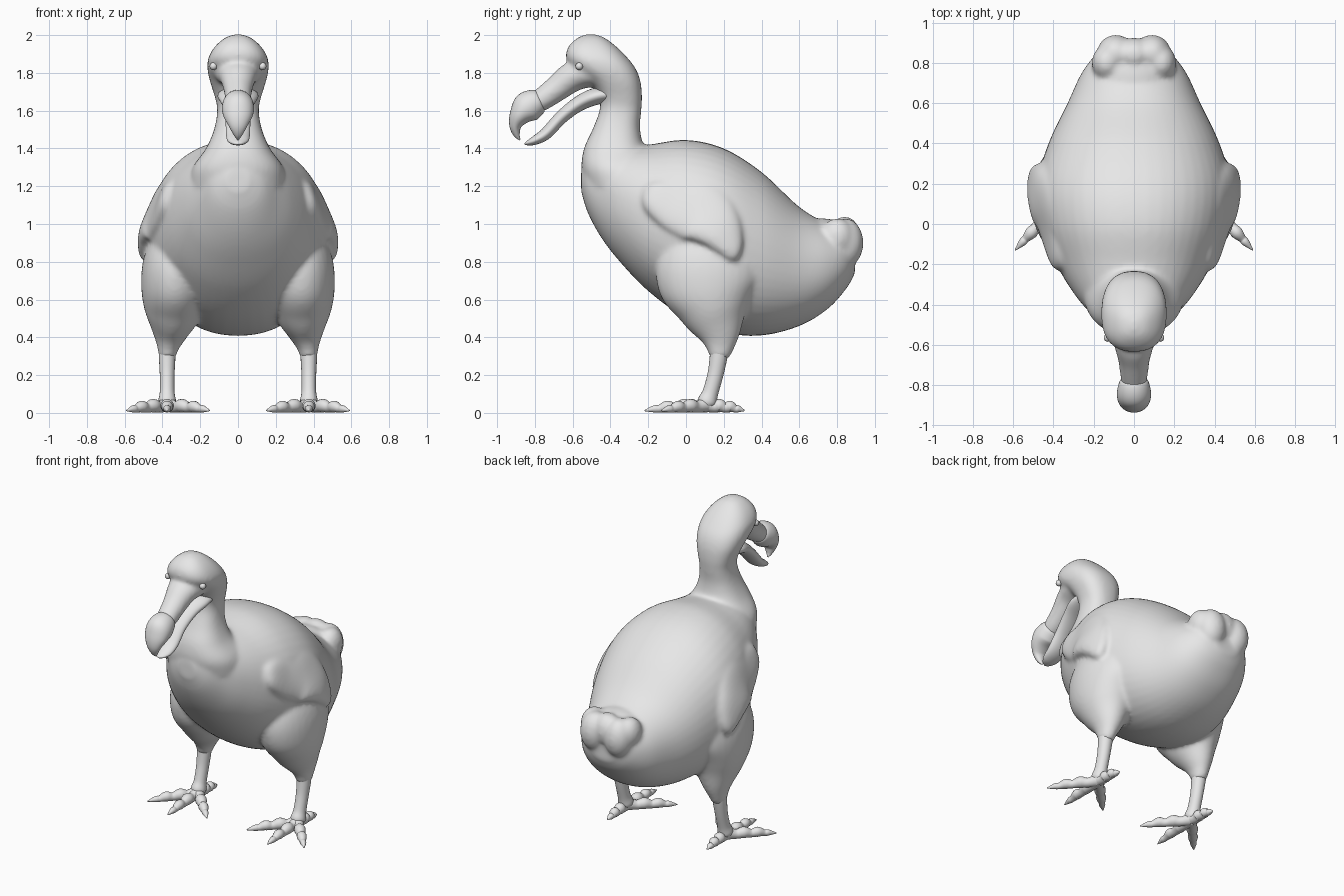
import bpy, bmesh, math
from mathutils import Vector, Matrix

if "Cube" in bpy.data.objects:
    bpy.data.objects.remove(bpy.data.objects["Cube"])

grey = bpy.data.materials.new("stone grey")
grey.diffuse_color = (0.8, 0.8, 0.8, 1)
grey.use_nodes = True
grey.node_tree.nodes["Principled BSDF"].inputs["Base Color"].default_value = grey.diffuse_color


def smooth_path(pts, steps=6):
    """Catmull-Rom interpolation of points and radii together."""
    p = [Vector(q) for q in pts]
    p = [2 * p[0] - p[1]] + p + [2 * p[-1] - p[-2]]
    out = []
    for i in range(1, len(p) - 2):
        a, b, c, d = p[i - 1:i + 3]
        for s in range(steps):
            t = s / steps
            out.append(0.5 * (2 * b + (c - a) * t + (2 * a - 5 * b + 4 * c - d) * t * t
                              + (3 * b - a - 3 * c + d) * t ** 3))
    return out + [p[-2]]


def loft(bm, rings, n=2.0, seg=32):
    """Skin superelliptic rings given as (centre, u vector, v vector)."""
    rows, faces = [], []
    for c, u, v in rings:
        row = []
        for k in range(seg):
            a = 2 * math.pi * k / seg
            ca, sa = math.cos(a), math.sin(a)
            row.append(bm.verts.new(c + u * math.copysign(abs(ca) ** (2 / n), ca)
                                    + v * math.copysign(abs(sa) ** (2 / n), sa)))
        rows.append(row)
    for r, q in zip(rows, rows[1:]):
        for k in range(seg):
            j = (k + 1) % seg
            faces.append(bm.faces.new((r[k], r[j], q[j], q[k])))
    faces += [bm.faces.new(rows[0]), bm.faces.new(rows[-1])]
    bmesh.ops.recalc_face_normals(bm, faces=faces)


def tube(bm, pts, side=1, roll=0.0, n=2.0, seg=32):
    """Tube through (x, y, z, half width, half height) points."""
    p = smooth_path([(q[0] * side,) + tuple(q[1:]) for q in pts])
    rings = []
    for i, q in enumerate(p):
        a, b = p[max(i - 1, 0)], p[min(i + 1, len(p) - 1)]
        t = Vector(b[:3]) - Vector(a[:3])
        t.normalize()
        u = Vector((1, 0, 0)) - t * t.x
        u.normalize()
        v = t.cross(u)
        c, s = math.cos(roll * side), math.sin(roll * side)
        u, v = u * c - v * s, v * c + u * s
        rings.append((Vector(q[:3]), u * max(q[3], .003), v * max(q[4], .003)))
    loft(bm, rings, n, seg)


def ball(bm, centre, size):
    m = Matrix.Translation(centre) @ Matrix.Diagonal((*size, 1))
    bmesh.ops.create_uvsphere(bm, u_segments=24, v_segments=16, radius=1, matrix=m)


def finish(bm, name, voxel=0):
    me = bpy.data.meshes.new(name)
    bm.to_mesh(me)
    bm.free()
    ob = bpy.data.objects.new(name, me)
    bpy.context.collection.objects.link(ob)
    if voxel:
        r = ob.modifiers.new("fuse", 'REMESH')
        r.mode, r.voxel_size = 'VOXEL', voxel
        s = ob.modifiers.new("soften", 'SMOOTH')
        s.factor, s.iterations = 0.5, 12
        bpy.ops.object.select_all(action='DESELECT')
        ob.select_set(True)
        bpy.context.view_layer.objects.active = ob
        bpy.ops.object.convert(target='MESH')
    ob.data.materials.clear()
    ob.data.materials.append(grey)
    for f in ob.data.polygons:
        f.use_smooth = True
        f.material_index = 0
    return ob


X, Y, Z = Vector((1, 0, 0)), Vector((0, 1, 0)), Vector((0, 0, 1))
bm = bmesh.new()

# torso: upright slices (y, bottom, top, half width)
torso = [(-.555, 1.17, 1.29, .06), (-.52, 1.06, 1.36, .14), (-.45, .93, 1.40, .21),
         (-.35, .80, 1.41, .295), (-.2, .645, 1.42, .385), (0, .50, 1.445, .46),
         (.2, .425, 1.40, .48), (.4, .41, 1.275, .425), (.6, .46, 1.09, .33),
         (.75, .55, 1.0, .26), (.85, .66, .95, .18), (.895, .74, .88, .09)]
loft(bm, [(Vector((0, y, (b + t) / 2)), X * w, Z * ((t - b) / 2))
          for y, b, t, w in smooth_path(torso)], 2.15, 48)

# neck and head: level slices (z, front, back, half width)
neck = [(1.2, -.53, -.06, .26), (1.3, -.553, -.12, .24), (1.4, -.54, -.215, .17),
        (1.5, -.495, -.243, .127), (1.6, -.458, -.237, .11), (1.67, -.46, -.233, .122),
        (1.75, -.51, -.24, .147), (1.82, -.595, -.265, .162), (1.88, -.635, -.31, .157),
        (1.94, -.622, -.37, .122), (1.985, -.575, -.43, .07), (2.004, -.53, -.48, .02)]
loft(bm, [(Vector((0, (f + b) / 2, z)), X * w, Y * ((b - f) / 2))
          for z, f, b, w in smooth_path(neck)], 2.4, 40)

# snout running from the face to the hooked bill
tube(bm, [(0, -.42, 1.80, .13, .08), (0, -.52, 1.80, .125, .078), (0, -.60, 1.78, .10, .08),
          (0, -.68, 1.72, .078, .07), (0, -.77, 1.655, .066, .06), (0, -.83, 1.62, .05, .045)])

# tail tuft
ball(bm, (0, .72, .93), (.17, .16, .10))
ball(bm, (0, .84, .93), (.10, .085, .11))

for s in (1, -1):
    ball(bm, (s * .09, .845, .90), (.095, .095, .13))
    ball(bm, (s * .135, .80, .93), (.075, .09, .10))
    # thigh
    tube(bm, [(.28, .12, 1.0, .12, .18), (.325, .12, .82, .17, .27), (.335, .125, .67, .178, .27),
              (.345, .15, .53, .15, .185), (.36, .175, .42, .095, .118), (.37, .18, .35, .06, .078),
              (.375, .175, .29, .043, .05)], s)
    # folded wing
    tube(bm, [(.33, -.22, 1.15, .02, .03), (.355, -.18, 1.145, .05, .09),
              (.385, -.05, 1.10, .055, .15), (.42, .08, 1.06, .06, .175),
              (.455, .17, .98, .06, .135), (.475, .225, .89, .05, .085),
              (.48, .245, .83, .04, .045), (.48, .25, .80, .012, .012)], s, roll=.28, n=2.4)
finish(bm, "body", .012)

# hooked tip of the upper bill
bm = bmesh.new()
tube(bm, [(0, -.765, 1.66, .05, .045), (0, -.785, 1.65, .072, .068), (0, -.84, 1.617, .085, .082),
          (0, -.882, 1.57, .076, .056), (0, -.903, 1.52, .05, .033), (0, -.897, 1.475, .025, .018),
          (0, -.88, 1.445, .004, .004)])
finish(bm, "upper_bill_hook")

# lower bill
bm = bmesh.new()
tube(bm, [(0, -.38, 1.69, .10, .04), (0, -.48, 1.675, .108, .045), (0, -.57, 1.635, .085, .04),
          (0, -.66, 1.565, .067, .035), (0, -.74, 1.48, .064, .032), (0, -.80, 1.443, .056, .024),
          (0, -.84, 1.428, .03, .012), (0, -.855, 1.424, .005, .004)])
finish(bm, "lower_bill")

# shins, toes with knuckles and claws, eyes
toe_radii = [(0, .042), (.2, .030), (.35, .036), (.5, .026), (.63, .031), (.76, .02),
             (.84, .019), (1, .003)]
toes = [(0, -.325), (.215, -.235), (-.225, -.225), (0, .205)]
for s, label in ((1, "right"), (-1, "left")):
    bm = bmesh.new()
    tube(bm, [(.375, .178, .34, .045, .05), (.375, .17, .28, .043, .046), (.375, .155, .2, .039, .042),
              (.375, .13, .11, .039, .042), (.375, .112, .06, .047, .05), (.375, .105, .03, .035, .035)],
         s, seg=20)
    for dx, dy in toes:
        tube(bm, [(.375 + dx * f, .105 + dy * f, max(r + .002, .012), r, r) for f, r in toe_radii],
             s, seg=16)
    finish(bm, label + "_foot")
    bm = bmesh.new()
    ball(bm, (s * .13, -.565, 1.835), (.02, .02, .02))
    finish(bm, label + "_eye")
